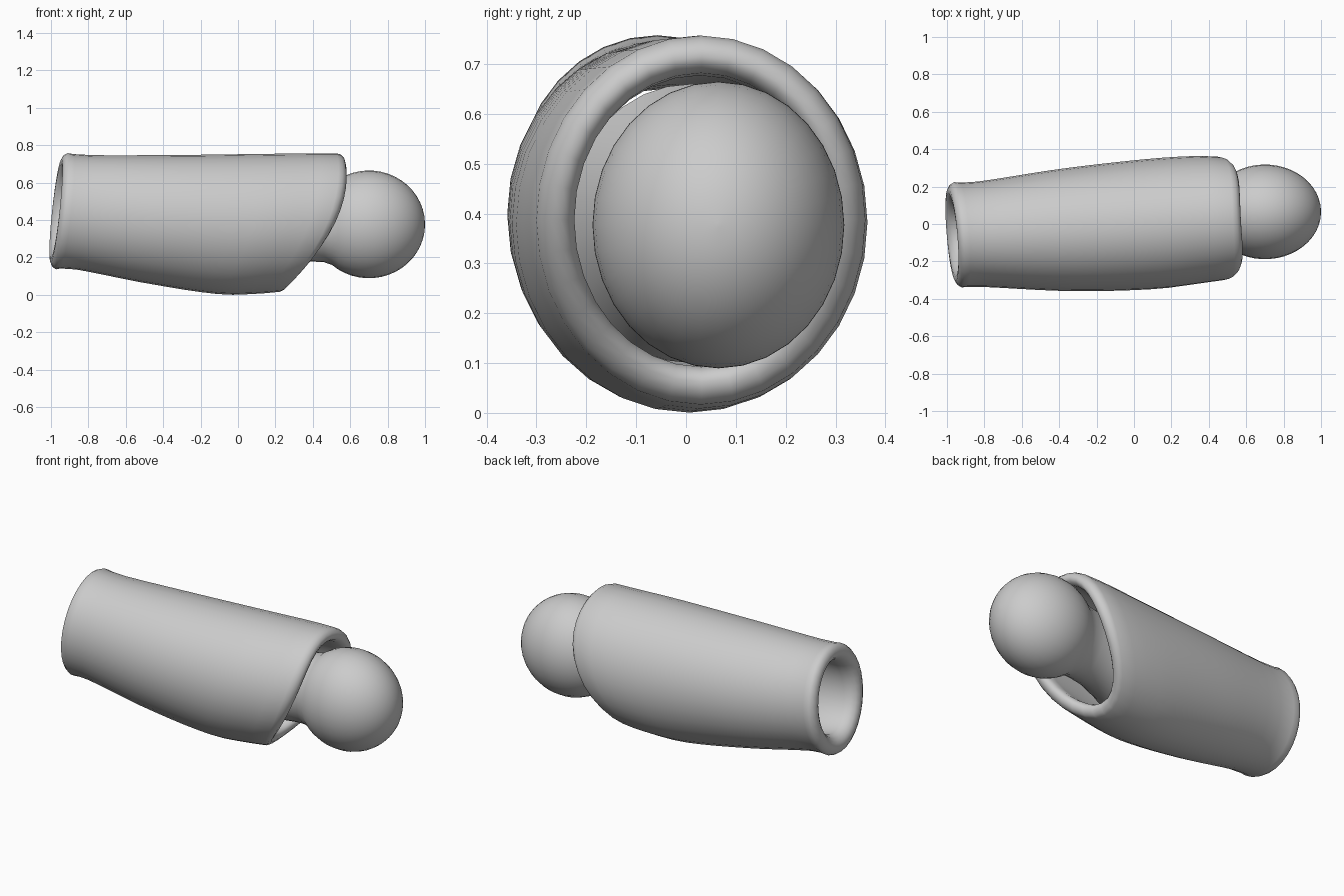
import bpy, bmesh, math

cube = bpy.data.objects.get("Cube")
if cube:
    bpy.data.objects.remove(cube)

SIDES = 32

grey = bpy.data.materials.new("plain_grey")
grey.use_nodes = True
colour = (0.6, 0.6, 0.6, 1)
grey.diffuse_color = colour
grey.node_tree.nodes["Principled BSDF"].inputs["Base Color"].default_value = colour


def loft(name, rings, closed_tube):
    """Skin a list of point rings, as a closed tube wall or a capped solid."""
    bm = bmesh.new()
    loops = [[bm.verts.new(p) for p in ring] for ring in rings]
    pairs = list(zip(loops, loops[1:]))
    if closed_tube:
        pairs.append((loops[-1], loops[0]))
    else:
        bm.faces.new(loops[0])
        bm.faces.new(loops[-1])
    for a, b in pairs:
        for i in range(SIDES):
            j = (i + 1) % SIDES
            bm.faces.new((a[i], a[j], b[j], b[i]))
    bmesh.ops.recalc_face_normals(bm, faces=bm.faces)
    mesh = bpy.data.meshes.new(name)
    bm.to_mesh(mesh)
    bm.free()
    mesh.materials.append(grey)
    obj = bpy.data.objects.new(name, mesh)
    bpy.context.collection.objects.link(obj)
    bpy.ops.object.select_all(action="DESELECT")
    obj.select_set(True)
    bpy.context.view_layer.objects.active = obj
    bpy.ops.object.shade_smooth_by_angle(angle=math.radians(50))
    return obj


def interpolate(table, t):
    """Smoothly read a row from a table whose first column is t."""
    t = min(max(t, table[0][0]), table[-1][0])
    k = next(i for i in range(len(table) - 1) if t <= table[i + 1][0])
    rows = [table[min(max(k + o, 0), len(table) - 1)] for o in (-1, 0, 1, 2)]
    p, a, b, n = rows
    span = b[0] - a[0]
    f = (t - a[0]) / span
    out = []
    for c in range(1, len(a)):
        m0 = (b[c] - p[c]) / (b[0] - p[0]) * span
        m1 = (n[c] - a[c]) / (n[0] - a[0]) * span
        out.append((2*f**3 - 3*f*f + 1) * a[c] + (f**3 - 2*f*f + f) * m0
                   + (3*f*f - 2*f**3) * b[c] + (f**3 - f*f) * m1)
    return out


# Sleeve outline: position along the sleeve, y min, y max, z min, z max
outline = [(0, -0.34, 0.225, 0.135, 0.76), (0.06, -0.335, 0.22, 0.143, 0.748),
           (0.4, -0.358, 0.295, 0.062, 0.748), (0.72, -0.348, 0.348, 0.003, 0.754),
           (0.9, -0.315, 0.364, 0.008, 0.757), (1, -0.295, 0.358, 0.02, 0.757)]


def sleeve_ring(t, inset):
    y0, y1, z0, z1 = interpolate(outline, t)
    ring = []
    for i in range(SIDES):
        a = math.tau * i / SIDES
        c, s = math.cos(a), math.sin(a)
        # Both ends are slanted, the far one along a curve
        start = -0.955 + 0.03 * s - 0.02 * c
        end = 0.5 + 0.155 * s - 0.09 * s * s - 0.015 * c
        ring.append((start + (end - start) * t,
                     (y0 + y1) / 2 + c * ((y1 - y0) / 2 - inset),
                     (z0 + z1) / 2 + s * ((z1 - z0) / 2 - inset)))
    return ring


# Wall section: outer skin, rounded far lip, inner skin, rounded near lip
wall = [(0.01, 0.0)] + [(0.03 + 0.945 * i / 14, 0.0) for i in range(15)]
wall += [(0.99, 0.007), (1.0, 0.022), (1.004, 0.042), (0.998, 0.06), (0.98, 0.075)]
wall += [(0.94 - 0.9 * i / 6, 0.08 + 0.02 * i / 6) for i in range(7)]
wall += [(0.012, 0.094), (-0.004, 0.08), (-0.013, 0.06), (-0.013, 0.036), (-0.004, 0.012)]
loft("sleeve", [sleeve_ring(t, inset) for t, inset in wall], True)


# Ball joint with its neck reaching back inside the sleeve
def joint_ring(x, cy, cz, ry, rz):
    angles = [math.tau * i / SIDES for i in range(SIDES)]
    return [(x, cy + ry * math.cos(a), cz + rz * math.sin(a)) for a in angles]


rings = []
for i in range(18):
    a = math.radians(1 + 130 * i / 17)
    rings.append(joint_ring(0.7 + 0.3 * math.cos(a), 0.065, 0.377,
                            0.253 * math.sin(a), 0.288 * math.sin(a)))
neck = [(0.46, 0.06, 0.38, 0.18, 0.205), (0.4, 0.05, 0.38, 0.178, 0.202),
        (0.3, 0.04, 0.38, 0.185, 0.208), (0.18, 0.025, 0.38, 0.21, 0.235),
        (0.05, 0.01, 0.38, 0.25, 0.28)]
rings += [joint_ring(*station) for station in neck]
loft("ball_joint", rings, False)
